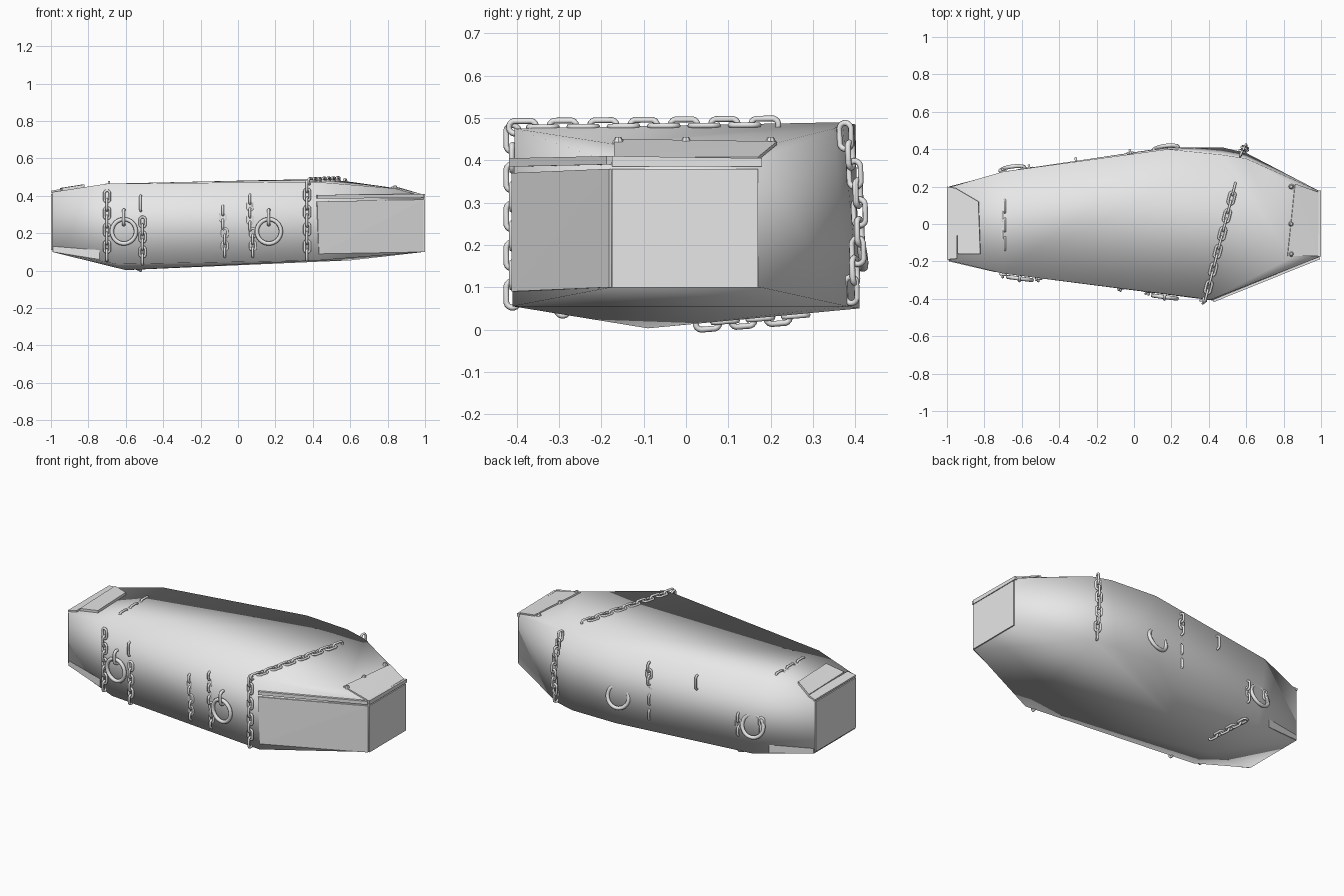
import bpy
import bmesh
import math
from mathutils import Vector

if "Cube" in bpy.data.objects:
    bpy.data.objects.remove(bpy.data.objects["Cube"])

GREY = (0.8, 0.8, 0.8, 1.0)
mat = bpy.data.materials.new("plain grey")
mat.use_nodes = True
mat.diffuse_color = GREY
mat.node_tree.nodes["Principled BSDF"].inputs["Base Color"].default_value = GREY
UP = Vector((0, 0, 1))


def finish(name, bm, smooth=False):
    bmesh.ops.recalc_face_normals(bm, faces=bm.faces)
    mesh = bpy.data.meshes.new(name)
    bm.to_mesh(mesh)
    bm.free()
    for face in mesh.polygons:
        face.use_smooth = smooth
    mesh.materials.append(mat)
    obj = bpy.data.objects.new(name, mesh)
    bpy.context.collection.objects.link(obj)
    return obj


def hull(name, points, smooth=False):
    bm = bmesh.new()
    for p in points:
        bm.verts.new(p)
    result = bmesh.ops.convex_hull(bm, input=bm.verts)
    loose = set(result["geom_interior"] + result["geom_unused"])
    bmesh.ops.delete(bm, geom=[v for v in loose if isinstance(v, bmesh.types.BMVert)], context="VERTS")
    return finish(name, bm, smooth)


def plate(name, corners, thick):
    """Flat plate raised from four corners along their normal."""
    pts = [Vector(c) for c in corners]
    n = (pts[1] - pts[0]).cross(pts[2] - pts[1]).normalized()
    return hull(name, pts + [p + n * thick for p in pts])


def link(bm, centre, along, across, half_len, half_wid, r, segs=16, sides=6):
    """One closed loop of round bar: a stadium, or a ring when both halves match."""
    normal = along.cross(across).normalized()
    loops = []
    for i in range(segs):
        a = math.tau * (i + 0.5) / segs
        out = along * math.cos(a) + across * math.sin(a)
        mid = centre + out * half_wid + along * math.copysign(half_len - half_wid, math.cos(a))
        loops.append([bm.verts.new(mid + r * (out * math.cos(b) + normal * math.sin(b)))
                      for b in (math.tau * j / sides for j in range(sides))])
    for i in range(segs):
        p, q = loops[i], loops[(i + 1) % segs]
        for j in range(sides):
            k = (j + 1) % sides
            bm.faces.new((p[j], q[j], q[k], p[k]))


def chain(name, start, end, normal, count, bulge=0.0):
    a, b = Vector(start), Vector(end)
    along = (b - a).normalized()
    n = Vector(normal)
    n = (n - along * n.dot(along)).normalized()
    side = along.cross(n)
    pitch = (b - a).length / count
    bm = bmesh.new()
    for i in range(count):
        u = (i + 0.5) / count
        centre = a.lerp(b, u) + n * bulge * math.sin(math.pi * u)
        link(bm, centre, along, side if i % 2 else n, pitch * 0.68, 0.015, 0.007)
    finish(name, bm, True)


def front(x, z, lift=0.0):
    return Vector((x, -0.265 - 0.128 * (x + 0.7) - lift, z))


def back(x, z, lift=0.0):
    return Vector((x, 0.285 + 0.135 * (x + 0.7) + lift, z))


FRONT_N, BACK_N = Vector((-0.128, -1, 0)).normalized(), Vector((-0.135, 1, 0)).normalized()

# Casket body
hull("casket_body", [
    (-0.993, -0.195, 0.10), (-0.993, 0.195, 0.10), (-0.993, -0.195, 0.42), (-0.993, 0.195, 0.42),
    (-0.70, -0.265, 0.465), (-0.70, 0.28, 0.465), (-0.65, -0.27, 0.035), (-0.65, 0.285, 0.04),
    (-0.60, -0.09, 0.003), (0.41, -0.405, 0.475), (0.43, -0.41, 0.055),
    (0.18, 0.40, 0.485), (0.18, 0.41, 0.05), (0.47, 0.37, 0.49), (0.47, 0.41, 0.05),
    (0.60, 0.35, 0.475), (0.60, 0.38, 0.055), (0.85, 0.21, 0.44), (0.84, -0.18, 0.44),
    (0.993, -0.175, 0.10), (0.993, 0.175, 0.10), (0.993, -0.175, 0.395), (0.993, 0.175, 0.395)], True)

# End panels and the slanting side panel
plate("wide_end_panel", [(0.99, -0.175, 0.1), (0.99, 0.17, 0.1), (0.99, 0.17, 0.38), (0.99, -0.175, 0.38)], 0.01)
plate("side_panel", [(0.43, -0.405, 0.09), (0.99, -0.175, 0.10), (0.99, -0.175, 0.38), (0.42, -0.405, 0.37)], 0.008)
plate("narrow_end_panel", [(-0.99, 0.19, 0.11), (-0.99, -0.19, 0.11), (-0.99, -0.19, 0.41), (-0.99, 0.19, 0.41)], 0.01)

# Lid trim around the ends
plate("side_trim", [(0.42, -0.405, 0.385), (0.99, -0.175, 0.39), (0.99, -0.175, 0.41), (0.42, -0.405, 0.405)], 0.014)
plate("end_trim", [(0.985, -0.175, 0.385), (0.985, 0.18, 0.385), (0.985, 0.18, 0.405), (0.985, -0.175, 0.41)], 0.014)
plate("wide_lid_plate", [(0.82, -0.17, 0.443), (0.985, -0.17, 0.40), (0.985, 0.17, 0.40), (0.86, 0.215, 0.437)], 0.008)
plate("narrow_lid_plate", [(-0.94, -0.16, 0.428), (-0.82, -0.16, 0.447), (-0.83, 0.12, 0.447), (-0.95, 0.19, 0.428)], 0.014)
plate("narrow_lid_trim", [(-0.998, -0.19, 0.415), (-0.945, -0.185, 0.425), (-0.945, 0.19, 0.425), (-0.998, 0.2, 0.415)], 0.012)
for label, y0, y1 in (("front", -0.2, -0.258), ("back", 0.2, 0.265)):
    hull(label + "_lower_trim", [(-0.99, y0, 0.10), (-0.99, y0, 0.13), (-0.74, y1, 0.11),
                                 (-0.74, y1, 0.06), (-0.99, y0 * 0.9, 0.10), (-0.74, y1 * 0.9, 0.07)])

# Rivets on the lid plate
for i, y in enumerate((-0.16, 0.0, 0.2)):
    bm = bmesh.new()
    bmesh.ops.create_cone(bm, cap_ends=True, segments=8, radius1=0.016, radius2=0.007, depth=0.016)
    bmesh.ops.translate(bm, verts=bm.verts, vec=(0.84, y, 0.447))
    finish("lid_rivet_%d" % (i + 1), bm)

# Chains down the front
for i, (x, low, high, count, lift) in enumerate((
        (-0.70, 0.06, 0.42, 8, 0.005), (-0.51, 0.04, 0.28, 6, 0.002), (-0.52, 0.33, 0.39, 1, -0.004),
        (-0.07, 0.08, 0.22, 4, -0.003), (-0.08, 0.23, 0.34, 3, -0.006),
        (0.08, 0.08, 0.22, 4, -0.002), (0.065, 0.22, 0.40, 5, -0.005), (0.37, 0.06, 0.475, 9, 0.008))):
    chain("front_chain_%d" % (i + 1), front(x, low, lift), front(x, high, lift), FRONT_N, count)

# Chains down the back
chain("back_wide_chain", (0.59, 0.385, 0.07), (0.57, 0.37, 0.48), (0.4, 1, 0.05), 9, 0.035)
for i, (x, low, high, count, lift) in enumerate((
        (-0.02, 0.33, 0.45, 3, 0.003), (-0.02, 0.12, 0.30, 4, -0.006), (-0.31, 0.37, 0.43, 1, 0.0),
        (-0.56, 0.14, 0.26, 3, -0.006), (-0.70, 0.18, 0.26, 2, -0.006))):
    chain("back_chain_%d" % (i + 1), back(x, low, lift), back(x, high, lift), BACK_N, count)

# Chains across the lid and underside
chain("wide_lid_chain", (0.38, -0.41, 0.478), (0.54, 0.21, 0.484), UP, 13)
chain("narrow_lid_chain", (-0.69, -0.13, 0.459), (-0.69, 0.12, 0.459), UP, 5)
chain("underside_chain", (-0.52, 0.03, 0.014), (-0.56, 0.28, 0.034), -UP, 6)

# Handle rings with their hanging links
for i, x in enumerate((-0.61, 0.165)):
    bm = bmesh.new()
    side = FRONT_N.cross(UP)
    link(bm, front(x, 0.21, 0.015), UP, side, 0.065, 0.065, 0.011, 28, 8)
    link(bm, front(x, 0.285, 0.005), UP, FRONT_N, 0.04, 0.022, 0.009)
    finish("front_handle_%d" % (i + 1), bm, True)
for i, x in enumerate((-0.65, 0.17)):
    bm = bmesh.new()
    lean = (UP - BACK_N * 0.25).normalized()
    link(bm, back(x, 0.21), lean, BACK_N.cross(UP), 0.065, 0.065, 0.011, 28, 8)
    finish("back_handle_%d" % (i + 1), bm, True)
